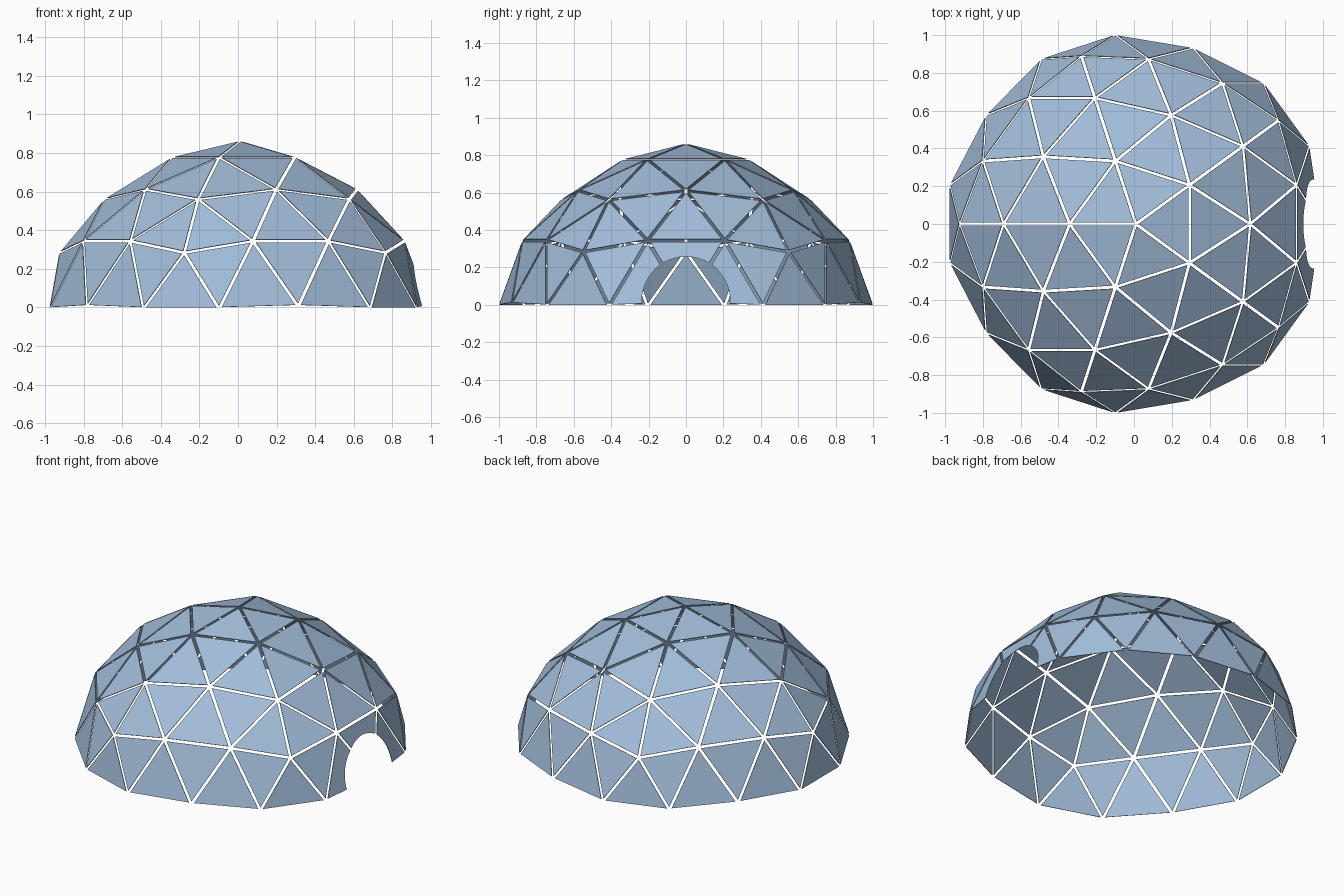
import bpy, bmesh, math
from mathutils import Vector, Matrix

if "Cube" in bpy.data.objects:
    bpy.data.objects.remove(bpy.data.objects["Cube"])

SHRINK = 0.925       # panel size relative to its cell, leaves the open gaps
THICK = 0.004        # panel thickness
CENTRE_Z = -0.183    # sphere centre below the ground
SHIFT_X = 0.01

# Corner points of an icosahedron standing on a vertex
def ring(start, z):
    r = 2 / math.sqrt(5)
    return [Vector((r * math.cos(math.radians(start + 72 * k)),
                    r * math.sin(math.radians(start + 72 * k)), z)) for k in range(5)]

top = Vector((0, 0, 1))
upper = ring(180, 1 / math.sqrt(5))
lower = ring(216, -1 / math.sqrt(5))
big_faces = []
for k in range(5):
    n = (k + 1) % 5
    big_faces += [(top, upper[k], upper[n]), (upper[k], lower[k], upper[n]),
                  (upper[n], lower[k], lower[n])]

# Point of the three-way split, slightly proud at the corners
def grid_point(tri, i, j):
    k = 3 - i - j
    p = (tri[0] * i + tri[1] * j + tri[2] * k) / 3
    zeros = (i, j, k).count(0)
    return p.normalized() * (1.0, 1.024, 1.046)[zeros]

bm = bmesh.new()

# One separate thin panel per small triangle
def add_panel(pts):
    if min(p.z for p in pts) < 0.1:
        return
    mid = sum(pts, Vector()) / 3
    nrm = (pts[1] - pts[0]).cross(pts[2] - pts[0]).normalized()
    if nrm.dot(mid) < 0:
        pts = pts[::-1]
        nrm = -nrm
    pts = [mid + (p - mid) * SHRINK for p in pts]
    outer = [bm.verts.new(p) for p in pts]
    inner = [bm.verts.new(p - nrm * THICK) for p in pts]
    bm.faces.new(outer)
    bm.faces.new(inner[::-1])
    for a in range(3):
        b = (a + 1) % 3
        bm.faces.new((outer[b], outer[a], inner[a], inner[b]))

for tri in big_faces:
    for i in range(3):
        for j in range(3 - i):
            add_panel([grid_point(tri, i + 1, j), grid_point(tri, i, j + 1), grid_point(tri, i, j)])
            if i + j < 2:
                add_panel([grid_point(tri, i + 1, j), grid_point(tri, i + 1, j + 1),
                           grid_point(tri, i, j + 1)])

bmesh.ops.translate(bm, verts=bm.verts, vec=(SHIFT_X, 0, CENTRE_Z))
low = min(v.co.z for v in bm.verts)
bmesh.ops.translate(bm, verts=bm.verts, vec=(0, 0, -low))
mesh = bpy.data.meshes.new("dome_panels")
bm.to_mesh(mesh)
bm.free()
dome = bpy.data.objects.new("dome_panels", mesh)
bpy.context.collection.objects.link(dome)

blue = bpy.data.materials.new("pale blue")
blue.diffuse_color = (0.36, 0.51, 0.70, 1)
blue.use_nodes = True
blue.node_tree.nodes["Principled BSDF"].inputs["Base Color"].default_value = blue.diffuse_color
mesh.materials.append(blue)

# Round doorway cut through the right side
bpy.ops.mesh.primitive_cylinder_add(vertices=48, radius=0.236, depth=0.6,
                                    location=(1.0, 0, 0.022), rotation=(0, math.pi / 2, 0))
cutter = bpy.context.object
cutter.name = "doorway_cutter"
cutter.hide_render = True
cut = dome.modifiers.new("doorway", 'BOOLEAN')
cut.operation = 'DIFFERENCE'
cut.solver = 'EXACT'
cut.object = cutter
bpy.context.view_layer.objects.active = dome
bpy.ops.object.modifier_apply(modifier=cut.name)
bpy.data.objects.remove(cutter)
